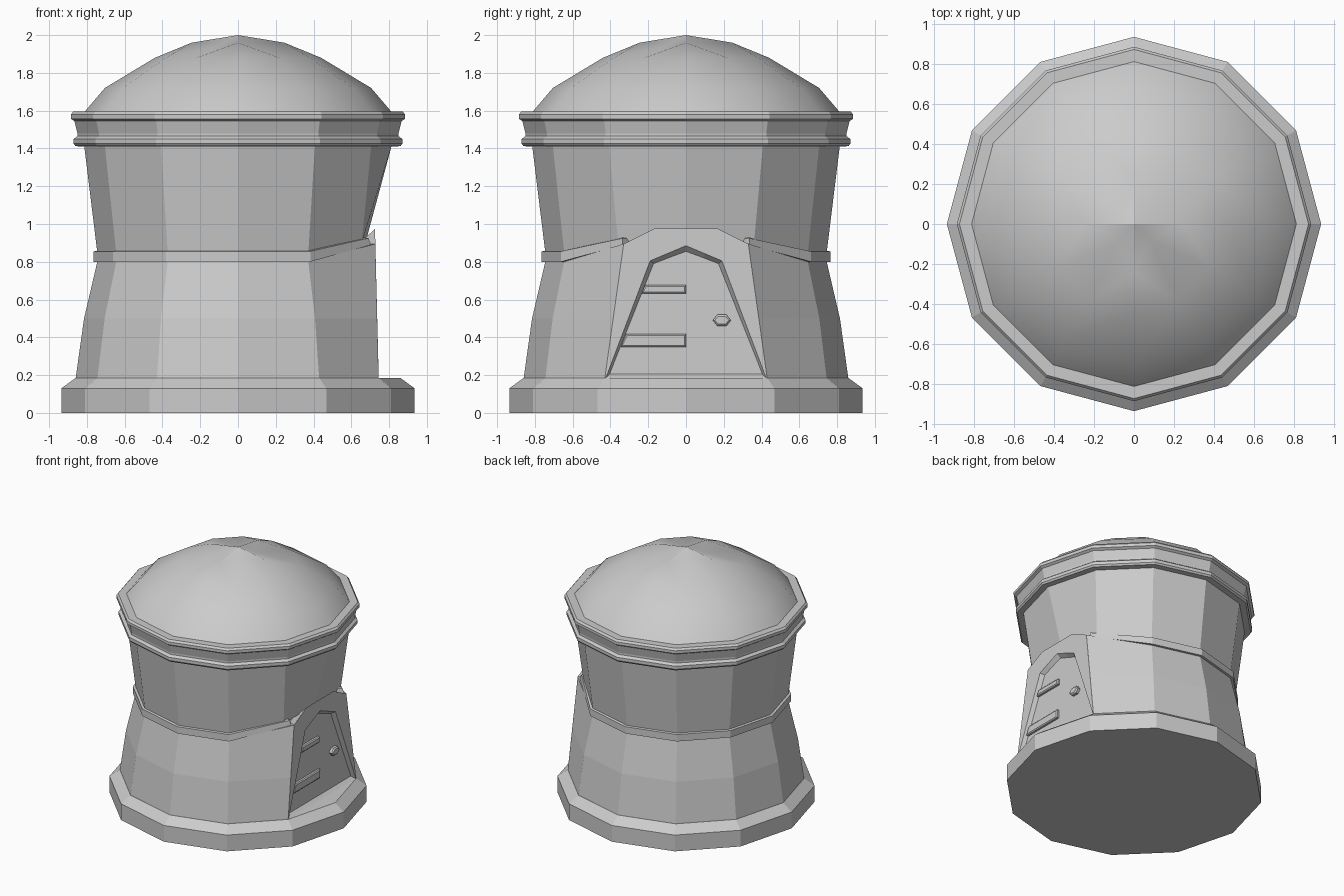
import bpy, bmesh
from math import sin, cos, pi

if "Cube" in bpy.data.objects:
    bpy.data.objects.remove(bpy.data.objects["Cube"])

N = 12


def finish(bm, name):
    bmesh.ops.recalc_face_normals(bm, faces=bm.faces)
    me = bpy.data.meshes.new(name)
    bm.to_mesh(me)
    bm.free()
    ob = bpy.data.objects.new(name, me)
    bpy.context.collection.objects.link(ob)
    return ob


def ring(r, z, front=None, side=None):
    """12-sided ring; front / side replace the points at 0 and +-30 degrees."""
    pts = [(r * cos(2 * pi * i / N), r * sin(2 * pi * i / N), z) for i in range(N)]
    if front:
        pts[0] = front
    if side:
        x, y, h = side
        pts[1], pts[-1] = (x, y, h), (x, -y, h)
    return pts


def loft(bm, loops, cap_start=True, cap_end=True):
    """Skin closed loops of equal length."""
    vs = [[bm.verts.new(p) for p in lp] for lp in loops]
    n = len(vs[0])
    for a, b in zip(vs, vs[1:]):
        for i in range(n):
            j = (i + 1) % n
            bm.faces.new((a[i], a[j], b[j], b[i]))
    if cap_start:
        bm.faces.new(vs[0])
    if cap_end:
        bm.faces.new(vs[-1])
    return vs


def solid(name, loops):
    bm = bmesh.new()
    loft(bm, loops)
    return finish(bm, name)


# Base plinth with sloping shoulder
solid("base", [ring(.935, 0), ring(.935, .13), ring(.86, .185)])

# Lower wall, opened towards the door porch
solid("lower_wall", [
    ring(.86, .18, (.2, 0, .18), (.745, .43, .18)),
    ring(.815, .5, (.2, 0, .5), (.737, .385, .5)),
    ring(.745, .80, (.2, 0, .85), (.727, .33, .895)),
])

# Band that climbs to the porch on both sides
solid("waist_band", [
    ring(.735, .80, (.3, 0, .88), (.66, .33, .885)),
    ring(.765, .80, (.3, 0, .88), (.705, .335, .89)),
    ring(.765, .855, (.3, 0, .91), (.69, .335, .925)),
    ring(.735, .86, (.3, 0, .91), (.65, .33, .93)),
])

# Upper wall flaring to the cornice
solid("upper_wall", [
    ring(.745, .85, (.68, 0, .92), (.655, .36, .90)),
    ring(.815, 1.42),
])

# Cornice mouldings
solid("cornice", [ring(r, z) for r, z in [
    (.80, 1.41), (.86, 1.412), (.87, 1.425), (.87, 1.45), (.85, 1.465),
    (.85, 1.48), (.866, 1.545), (.885, 1.557), (.885, 1.58), (.872, 1.595), (.80, 1.595)]])

# Dome with a four-pointed star on the crown
bm = bmesh.new()
rings = loft(bm, [ring(r, z) for r, z in [(.82, 1.585), (.705, 1.72), (.44, 1.88)]],
             cap_end=False)
top = rings[-1]
apex = bm.verts.new((0, 0, 2))
star = []
for k in range(8):
    r, z = ((.245, 1.96), (.115, 1.955))[k % 2]
    star.append(bm.verts.new((r * cos(k * pi / 4), r * sin(k * pi / 4), z)))
for q in range(4):
    p = [top[(3 * q + i) % N] for i in range(4)]
    a, n, b = star[2 * q], star[2 * q + 1], star[(2 * q + 2) % 8]
    for f in ((p[0], p[1], a), (p[1], n, a), (p[1], p[2], n), (p[2], b, n),
              (p[2], p[3], b), (a, n, apex), (n, b, apex)):
        bm.faces.new(f)
dome = finish(bm, "dome")
bpy.context.view_layer.objects.active = dome
dome.select_set(True)
bpy.ops.object.shade_smooth_by_angle(angle=25 * pi / 180)


# Door porch: flat, slightly leaning face with a recessed door
def face_x(z, depth=0.0):
    return .745 - .025 * (z - .185) - depth


def on_face(half, depth=0.0):
    """Mirror a half outline (y >= 0, last point on the axis) onto the porch face."""
    full = half + [(-y, z) for y, z in half[-2::-1]]
    return [(face_x(z, depth), y, z) for y, z in full]


outer = on_face([(.43, .183), (.33, .895), (.17, .975), (0, .975)])
back = [(.6, y, z - (.12 if z > .5 else 0)) for _, y, z in outer]
opening = on_face([(.425, .184), (.19, .805), (.10, .843), (0, .885)])
panel = on_face([(.405, .205), (.172, .79), (.09, .822), (0, .855)], .03)
solid("door_porch", [back, outer, opening, panel])


# Door fittings: raised plates with a bevelled edge
def plate(name, pts, height, inset):
    cy = sum(p[0] for p in pts) / len(pts)
    cz = sum(p[1] for p in pts) / len(pts)
    hy = max(abs(p[0] - cy) for p in pts)
    hz = max(abs(p[1] - cz) for p in pts)
    small = [(cy + (y - cy) * (1 - inset / hy), cz + (z - cz) * (1 - inset / hz)) for y, z in pts]
    solid(name, [[(face_x(z, d), y, z) for y, z in lp]
                 for lp, d in ((pts, .04), (pts, .03 - height * .7), (small, .03 - height))])


plate("upper_hinge", [(-.235, .632), (0, .632), (0, .677), (-.217, .677)], .022, .008)
plate("lower_hinge", [(-.345, .35), (0, .35), (0, .417), (-.318, .417)], .022, .008)
plate("door_knob", [(.19 + dy, .49 + dz) for dy, dz in
                    [(-.048, 0), (-.024, -.03), (.024, -.03), (.048, 0), (.024, .03), (-.024, .03)]],
      .03, .01)
